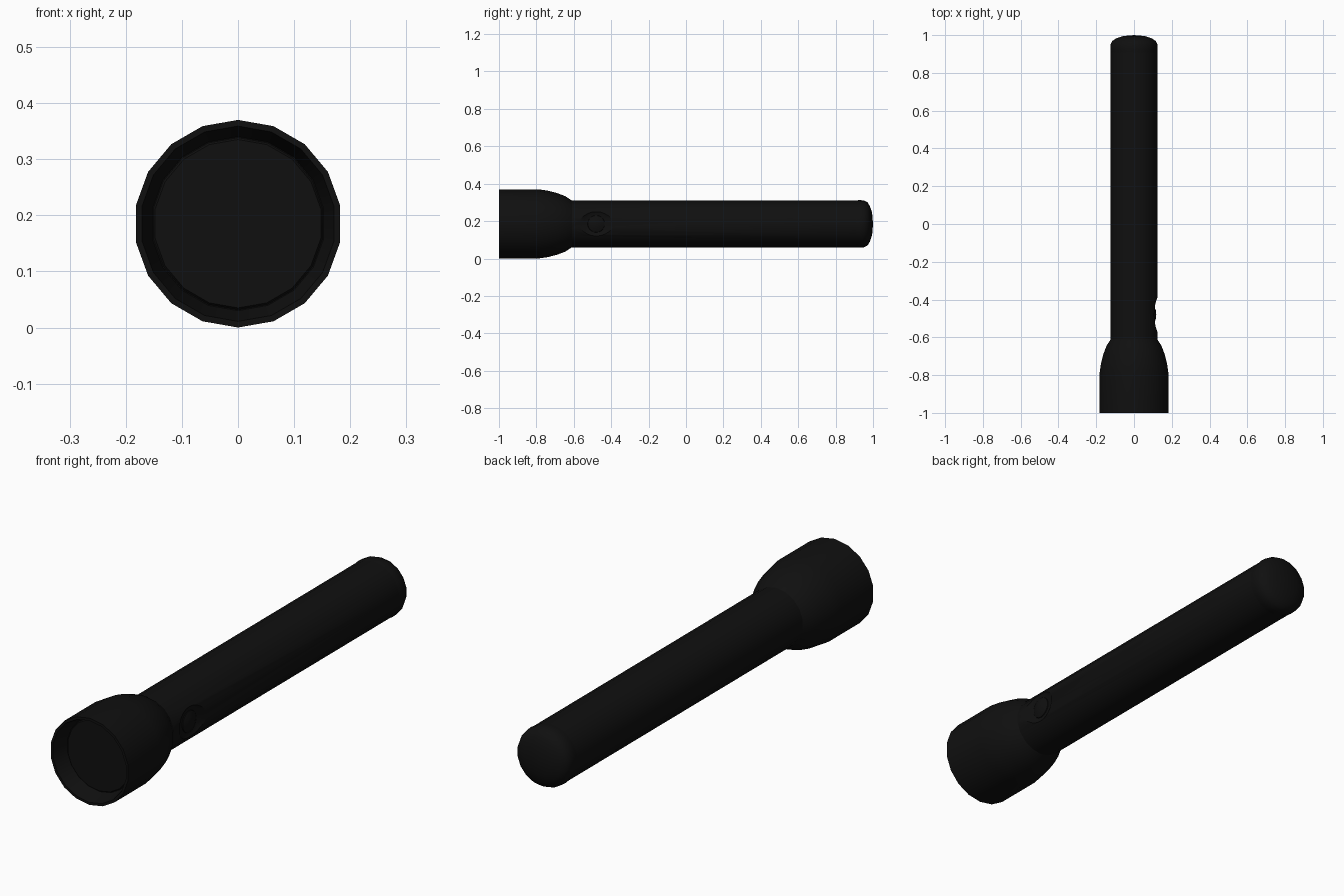
import bpy
import bmesh
from math import sin, cos, pi, radians

cube = bpy.data.objects.get("Cube")
if cube:
    bpy.data.objects.remove(cube)

SIDES = 18
MID_Z = 0.185
SWITCH_Y = -0.48

black = bpy.data.materials.new("matte_black")
black.use_nodes = True
black.diffuse_color = (0.005, 0.005, 0.005, 1)
bsdf = black.node_tree.nodes["Principled BSDF"]
bsdf.inputs["Base Color"].default_value = black.diffuse_color
bsdf.inputs["Roughness"].default_value = 0.6


def along_y(r, t, a):
    return (r * sin(a), t, MID_Z + r * cos(a))


def along_x(r, t, a):
    return (t, SWITCH_Y + r * sin(a), MID_Z + r * cos(a))


def lathe(name, profile, place=along_y):
    """Revolve (radius, distance) points around the chosen axis."""
    bm = bmesh.new()
    rings = []
    for r, t in profile:
        if r == 0:
            rings.append([bm.verts.new(place(0, t, 0))] * SIDES)
        else:
            rings.append([bm.verts.new(place(r, t, 2 * pi * i / SIDES)) for i in range(SIDES)])
    for a, b in zip(rings, rings[1:]):
        for i in range(SIDES):
            j = (i + 1) % SIDES
            corners = list(dict.fromkeys((a[i], a[j], b[j], b[i])))
            bm.faces.new(corners)
    bmesh.ops.recalc_face_normals(bm, faces=bm.faces)
    mesh = bpy.data.meshes.new(name)
    bm.to_mesh(mesh)
    bm.free()
    mesh.materials.append(black)
    obj = bpy.data.objects.new(name, mesh)
    bpy.context.collection.objects.link(obj)
    return obj


def select(obj):
    bpy.ops.object.select_all(action="DESELECT")
    obj.select_set(True)
    bpy.context.view_layer.objects.active = obj


# Flared head: inner wall, front rim, barrel and curved neck
# (the lens and the inner wall share one profile, so the shell is closed in front)
head = lathe("head", [(0, -0.93), (0.155, -0.93), (0.174, -1), (0.185, -1), (0.185, -0.79),
                      (0.178, -0.74), (0.165, -0.69), (0.148, -0.645), (0.125, -0.61), (0, -0.61)])

# Lens set into the head
lens = lathe("lens", [(0, -0.935), (0.15, -0.935), (0.154, -0.929), (0, -0.929)])

# Long handle
handle = lathe("handle", [(0, -0.63), (0.125, -0.63), (0.125, 0.91), (0, 0.91)])

# Dished recess for the switch, cut through handle
cutter = lathe("switch_recess_cutter", [(0, 0.104), (0.06, 0.104), (0.095, 0.125),
                                        (0.11, 0.15), (0, 0.15)], along_x)
cutter.hide_render = True
cut = handle.modifiers.new("switch_recess", "BOOLEAN")
cut.operation = "DIFFERENCE"
cut.solver = "EXACT"
cut.object = cutter
select(handle)
bpy.ops.object.modifier_apply(modifier=cut.name)
bpy.data.objects.remove(cutter)

# Domed push switch on the left side
switch = lathe("switch_button", [(0, 0.098), (0.048, 0.098), (0.045, 0.107),
                                 (0.025, 0.115), (0, 0.118)], along_x)

# Rounded tail cap
tail = lathe("tail_cap", [(0, 0.9), (0.124, 0.9), (0.127, 0.925), (0.126, 0.95), (0.116, 0.97),
                          (0.095, 0.983), (0.06, 0.995), (0, 1)])

for part in (head, lens, handle, switch, tail):
    select(part)
    bpy.ops.object.shade_smooth_by_angle(angle=radians(35))
